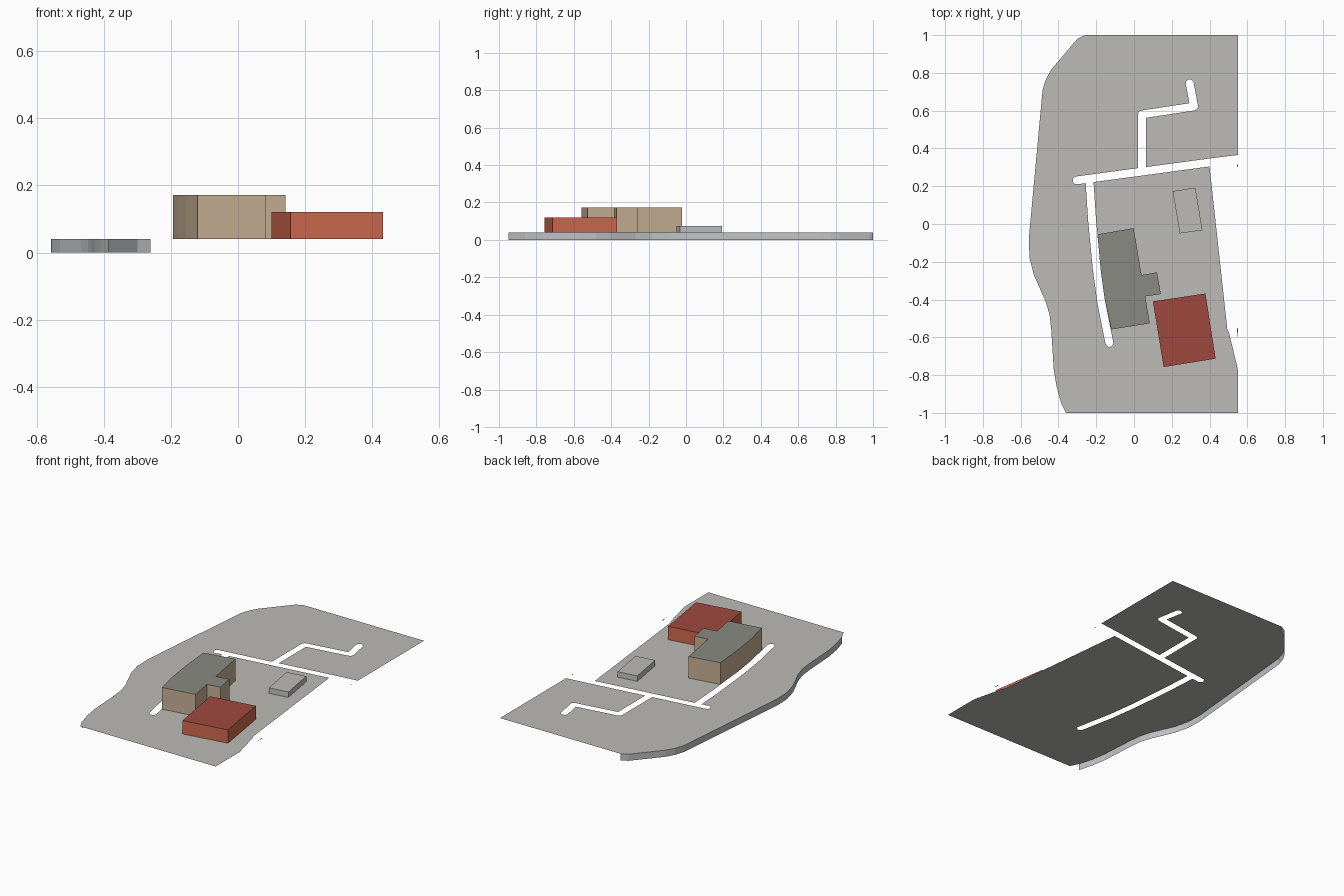
import bpy
import bmesh
import math
from mathutils import Vector, geometry

if "Cube" in bpy.data.objects:
    bpy.data.objects.remove(bpy.data.objects["Cube"], do_unlink=True)

GROUND_Z = 0.04
ROAD_HALF = 0.021


def material(name, rgb):
    """Flat material from display colour values, stored as linear."""
    linear = [((c / 255 + 0.055) / 1.055) ** 2.4 for c in rgb]
    mat = bpy.data.materials.new(name)
    mat.use_nodes = True
    mat.diffuse_color = (*linear, 1)
    mat.node_tree.nodes["Principled BSDF"].inputs["Base Color"].default_value = (*linear, 1)
    return mat


paving = material("paving grey", (188, 187, 183))
edging = material("edging grey", (192, 195, 196))
tan = material("tan wall", (200, 176, 149))
slate = material("slate roof", (137, 138, 129))
brick = material("brick wall", (207, 104, 78))
red_roof = material("dark red roof", (160, 73, 62))


def make_object(name, bm, *materials):
    mesh = bpy.data.meshes.new(name)
    bm.to_mesh(mesh)
    bm.free()
    for mat in materials:
        mesh.materials.append(mat)
    obj = bpy.data.objects.new(name, mesh)
    bpy.context.collection.objects.link(obj)
    return obj


def block(name, plan, top, wall_mat, roof_mat):
    """Flat-roofed block standing on the ground; plan runs counter-clockwise."""
    bm = bmesh.new()
    low = [bm.verts.new((x, y, GROUND_Z)) for x, y in plan]
    high = [bm.verts.new((x, y, top)) for x, y in plan]
    for i in range(len(plan)):
        j = (i + 1) % len(plan)
        bm.faces.new((low[i], low[j], high[j], high[i]))
    bm.faces.new(high).material_index = 1
    make_object(name, bm, wall_mat, roof_mat)


def road_pieces(path):
    """One rectangle per stretch and one disc per bend or end."""
    pieces = []
    points = [Vector(p) for p in path]
    for a, b in zip(points, points[1:]):
        d = (b - a).normalized() * ROAD_HALF
        side = Vector((-d.y, d.x))
        pieces.append([a - side, b - side, b + side, a + side])
    for p in points:
        turns = [math.tau * k / 12 for k in range(12)]
        pieces.append([p + ROAD_HALF * Vector((math.cos(t), math.sin(t))) for t in turns])
    return pieces


# Site outline: the curved west side, then the east side
west = [(-0.26, 1), (-0.3, 0.98), (-0.436, 0.82), (-0.465, 0.77), (-0.484, 0.71),
        (-0.522, 0.3), (-0.557, -0.08), (-0.553, -0.18), (-0.53, -0.27),
        (-0.468, -0.41), (-0.447, -0.48), (-0.438, -0.56), (-0.425, -0.77),
        (-0.41, -0.86), (-0.385, -0.95), (-0.36, -1)]
east = [(0.55, -1), (0.55, -0.77), (0.503, -0.575), (0.494, -0.558),
        (0.4, 0.305), (0.4, 0.325), (0.55, 0.346), (0.55, 1)]

# Roads left open in the ground sheet
roads = [
    [(-0.303, 0.231), (0.41, 0.327), (0.62, 0.353)],
    [(-0.235, 0.22), (-0.222, 0.02), (-0.197, -0.24), (-0.172, -0.42), (-0.13, -0.63)],
    [(0.042, 0.28), (0.042, 0.58), (0.318, 0.622), (0.295, 0.745)],
]
loops = [[Vector(p) for p in west + east]]
for path in roads:
    loops += road_pieces(path)
coords, faces = [], []
for loop in loops:
    faces.append(list(range(len(coords), len(coords) + len(loop))))
    coords += loop
verts, _, tris, _, _, origins = geometry.delaunay_2d_cdt(coords, [], faces, 1, 1e-5)

# Ground sheet: keep what lies in the site only
bm = bmesh.new()
sheet = [bm.verts.new((v.x, v.y, GROUND_Z)) for v in verts]
for tri, origin in zip(tris, origins):
    if set(origin) == {0}:
        bm.faces.new([sheet[i] for i in tri])
bmesh.ops.delete(bm, geom=[v for v in bm.verts if not v.link_faces], context="VERTS")
bmesh.ops.recalc_face_normals(bm, faces=bm.faces)
if sum(f.normal.z for f in bm.faces) < 0:
    bmesh.ops.reverse_faces(bm, faces=bm.faces)
bmesh.ops.dissolve_limit(bm, angle_limit=0.01, verts=[], edges=bm.edges)
make_object("ground", bm, paving)

# Loose slivers of ground at the east boundary
for name, y, length in (("north_sliver", 0.31, 0.01), ("south_sliver", -0.555, 0.045)):
    bm = bmesh.new()
    tip = [(0.544, y), (0.55, y - length), (0.55, y + 0.005)]
    bm.faces.new([bm.verts.new((px, py, GROUND_Z)) for px, py in tip])
    make_object(name, bm, paving)

# Retaining wall below the curved west side
bm = bmesh.new()
rows = [[bm.verts.new((x, y, z)) for x, y in west[:-1]] for z in (0, GROUND_Z)]
for i in range(len(west) - 2):
    bm.faces.new((rows[0][i], rows[0][i + 1], rows[1][i + 1], rows[1][i]))
make_object("retaining_wall", bm, edging)

# Buildings
block("long_building",
      [(-0.193, -0.055), (-0.177, -0.24), (-0.155, -0.4), (-0.12, -0.558),
       (0.083, -0.526), (0.06, -0.383), (0.142, -0.371), (0.122, -0.256),
       (0.04, -0.27), (-0.002, -0.022)], 0.172, tan, slate)
block("square_building",
      [(0.157, -0.757), (0.432, -0.713), (0.378, -0.368), (0.1, -0.41)],
      0.121, brick, red_roof)
block("low_shed",
      [(0.242, -0.05), (0.362, -0.033), (0.325, 0.192), (0.205, 0.174)],
      0.073, edging, paving)
